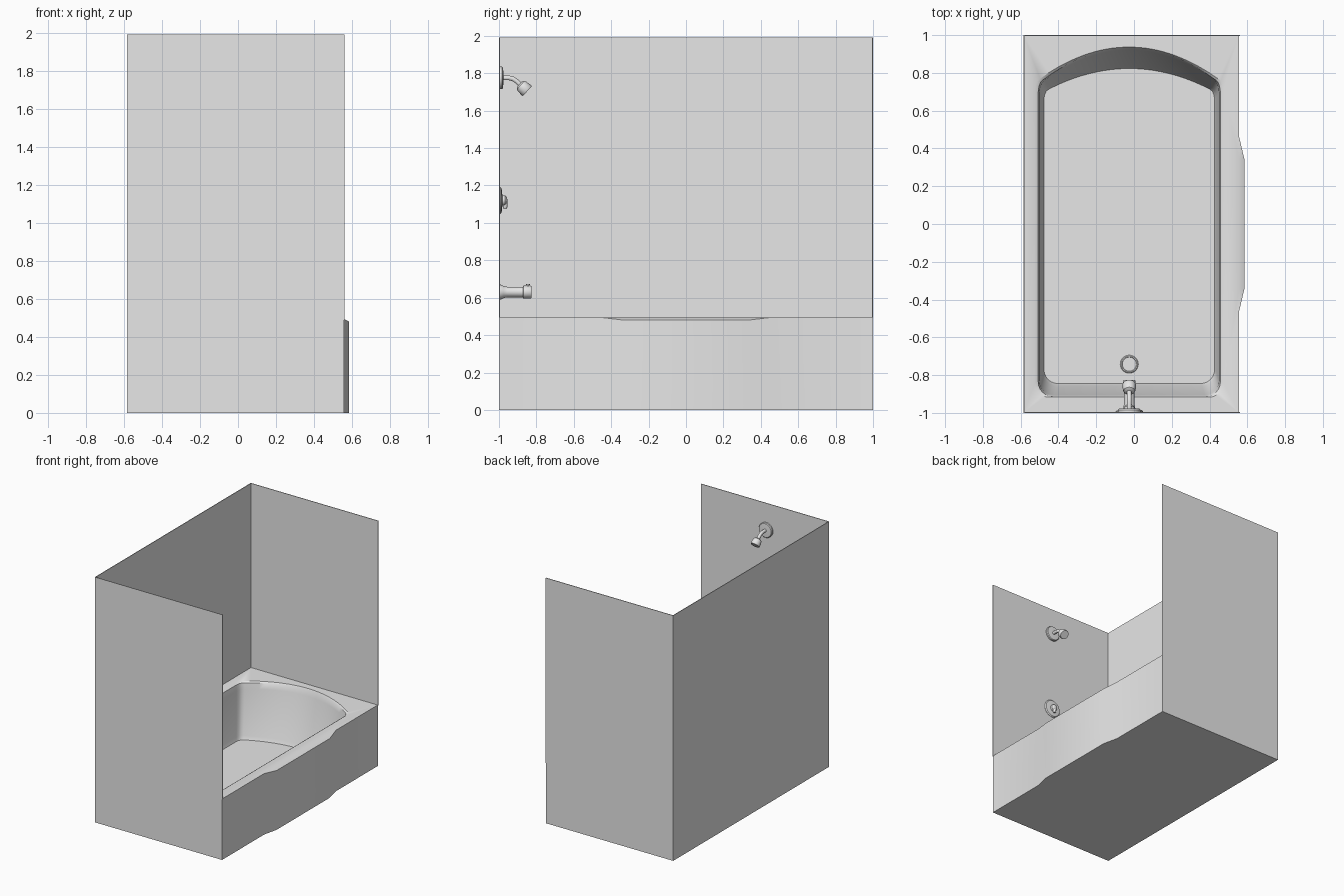
import bpy, bmesh, math
from mathutils import Vector

if "Cube" in bpy.data.objects:
    bpy.data.objects.remove(bpy.data.objects["Cube"])

mat = bpy.data.materials.new("light_grey")
mat.diffuse_color = (0.8, 0.8, 0.8, 1)
mat.use_nodes = True
mat.node_tree.nodes["Principled BSDF"].inputs["Base Color"].default_value = mat.diffuse_color

CX = -0.025          # centre line of the basin and fittings
TOP = 0.495          # rim height
L, R = -0.585, 0.557


def finish(name, bm, angle=35):
    bmesh.ops.recalc_face_normals(bm, faces=bm.faces[:])
    me = bpy.data.meshes.new(name)
    bm.to_mesh(me)
    bm.free()
    ob = bpy.data.objects.new(name, me)
    bpy.context.collection.objects.link(ob)
    me.materials.append(mat)
    bpy.ops.object.select_all(action='DESELECT')
    bpy.context.view_layer.objects.active = ob
    ob.select_set(True)
    bpy.ops.object.shade_smooth_by_angle(angle=math.radians(angle))
    return ob


def box(name, lo, hi):
    bm = bmesh.new()
    bmesh.ops.create_cube(bm, size=1)
    for v in bm.verts:
        v.co = [lo[i] + (v.co[i] + 0.5) * (hi[i] - lo[i]) for i in range(3)]
    return finish(name, bm)


def bridge(bm, a, b):
    n = len(a)
    for i in range(n):
        j = (i + 1) % n
        bm.faces.new((a[i], a[j], b[j], b[i]))


def lathe(name, origin, axis, profile, n=20):
    """Turn (radius, distance) pairs around an axis, with closed ends."""
    bm = bmesh.new()
    q = Vector((0, 0, 1)).rotation_difference(Vector(axis).normalized())
    rings = []
    for r, t in profile:
        rings.append([bm.verts.new(Vector(origin) + q @ Vector(
            (r * math.cos(2 * math.pi * k / n), r * math.sin(2 * math.pi * k / n), t)))
            for k in range(n)])
    for a, b in zip(rings, rings[1:]):
        bridge(bm, a, b)
    bm.faces.new(rings[0])
    bm.faces.new(rings[-1])
    return finish(name, bm)


def basin_ring(bm, xl, xr, front, shoulder, start, peak, z, r=0.075):
    """Rounded front corners, straight sides and a bowed back."""
    pts = []
    for cx, a0 in ((xl + r, 180), (xr - r, 270)):
        for k in range(7):
            a = math.radians(a0 + 15 * k)
            pts.append((cx + r * math.cos(a), front + r + r * math.sin(a)))
    d = start - shoulder
    pts += [(xr, shoulder), (xr - 0.004, shoulder + 0.45 * d), (xr - 0.013, shoulder + 0.8 * d)]
    mid, half = (xl + xr) / 2, (xr - xl) / 2 - 0.028
    for k in range(21):
        u = 1 - k / 10
        pts.append((mid + half * u, start + (peak - start) * (1 - u * u)))
    pts += [(xl + 0.013, shoulder + 0.8 * d), (xl + 0.004, shoulder + 0.45 * d), (xl, shoulder)]
    return [bm.verts.new((x, y, z)) for x, y in pts]


# tub: apron, rim and basin
bm = bmesh.new()
outline = [(L, -1), (R, -1), (R, -0.46), (R, -0.34), (R, 0.34), (R, 0.46), (R, 1), (L, 1)]
top = [bm.verts.new((x, y, TOP)) for x, y in outline]
bulge, base = [], []
for v in top:
    out = abs(v.co.y) < 0.4
    x = 0.585 if out else v.co.x
    bulge.append(bm.verts.new((x, v.co.y, 0.481)) if out else v)
    base.append(bm.verts.new((x, v.co.y, 0)))
bridge(bm, bulge, base)
bm.faces.new((top[2], top[3], bulge[3]))
bm.faces.new((top[3], top[4], bulge[4], bulge[3]))
bm.faces.new((top[4], top[5], bulge[4]))
bm.faces.new(base)
rings = [
    basin_ring(bm, -0.525, 0.472, -0.917, 0.71, 0.770, 0.937, TOP),
    basin_ring(bm, -0.507, 0.457, -0.912, 0.70, 0.765, 0.932, 0.485),
    basin_ring(bm, -0.500, 0.450, -0.905, 0.695, 0.76, 0.922, 0.44),
    basin_ring(bm, -0.485, 0.435, -0.857, 0.67, 0.725, 0.835, 0.08),
    basin_ring(bm, -0.477, 0.427, -0.845, 0.66, 0.715, 0.823, 0.05),
]
for a, b in zip(rings, rings[1:]):
    bridge(bm, a, b)
bm.faces.new(rings[-1])
edges = []
for loop in (top, rings[0]):
    for i, v in enumerate(loop):
        w = loop[(i + 1) % len(loop)]
        edges.append(bm.edges.get((v, w)) or bm.edges.new((v, w)))
bmesh.ops.triangle_fill(bm, edges=edges, use_beauty=True, normal=(0, 0, 1))
finish("bathtub", bm)

# three thin surround walls
T, H = 0.005, 1.99
box("long_wall", (L, -1, TOP - 0.005), (L + T, 1, H))
box("tap_wall", (L, -1, TOP - 0.005), (R + 0.003, -1 + T, H))
box("end_wall", (L, 1 - T, TOP - 0.005), (R + 0.003, 1, H))

# drain
lathe("drain", (CX, -0.742, 0.048), (0, 0, 1),
      [(0.048, 0), (0.048, 0.006), (0.044, 0.010), (0.039, 0.010), (0.037, 0.006)], 28)

# shower head, arm and wall flange
lathe("shower_flange", (CX, -1, 1.775), (0, 1, 0),
      [(0.06, 0), (0.06, 0.016), (0.055, 0.022), (0.02, 0.024)], 28)
cu = bpy.data.curves.new("shower_arm", 'CURVE')
cu.dimensions = '3D'
cu.bevel_depth = 0.013
cu.bevel_resolution = 3
cu.use_fill_caps = True
path = [(-0.985, 1.775), (-0.945, 1.775), (-0.925, 1.770), (-0.907, 1.759), (-0.880, 1.732)]
sp = cu.splines.new('POLY')
sp.points.add(len(path) - 1)
for p, (y, z) in zip(sp.points, path):
    p.co = (CX, y, z, 1)
    p.radius = 1
arm = bpy.data.objects.new("shower_arm", cu)
bpy.context.collection.objects.link(arm)
cu.materials.append(mat)
bpy.ops.object.select_all(action='DESELECT')
bpy.context.view_layer.objects.active = arm
arm.select_set(True)
bpy.ops.object.convert(target='MESH')
bpy.ops.object.shade_smooth_by_angle(angle=math.radians(40))
lathe("shower_head", (CX, -0.890, 1.742), (0, 0.74, -0.67),
      [(0.017, 0), (0.030, 0.008), (0.034, 0.02), (0.037, 0.05), (0.034, 0.056)])

# mixer plate, knob and lever
lathe("mixer_plate", (CX, -1, 1.12), (0, 1, 0),
      [(0.073, 0), (0.073, 0.007), (0.066, 0.014), (0.03, 0.018)], 28)
lathe("mixer_knob", (CX, -0.985, 1.12), (0, 1, 0),
      [(0.028, 0), (0.026, 0.018), (0.018, 0.027), (0.006, 0.03)])
lathe("mixer_lever", (CX, -0.967, 1.125), (0, 0, -1),
      [(0.010, 0), (0.012, 0.01), (0.012, 0.04), (0.008, 0.05)], 12)

# bath spout with diverter knob
lathe("spout", (CX, -1, 0.63), (0, 1, 0),
      [(0.04, 0), (0.039, 0.012), (0.032, 0.025), (0.028, 0.045), (0.028, 0.128),
       (0.034, 0.130), (0.034, 0.168), (0.031, 0.174), (0.024, 0.174)])
lathe("diverter_knob", (CX, -0.845, 0.655), (0, 0, 1),
      [(0.006, 0), (0.006, 0.012), (0.010, 0.013), (0.010, 0.018)], 12)
